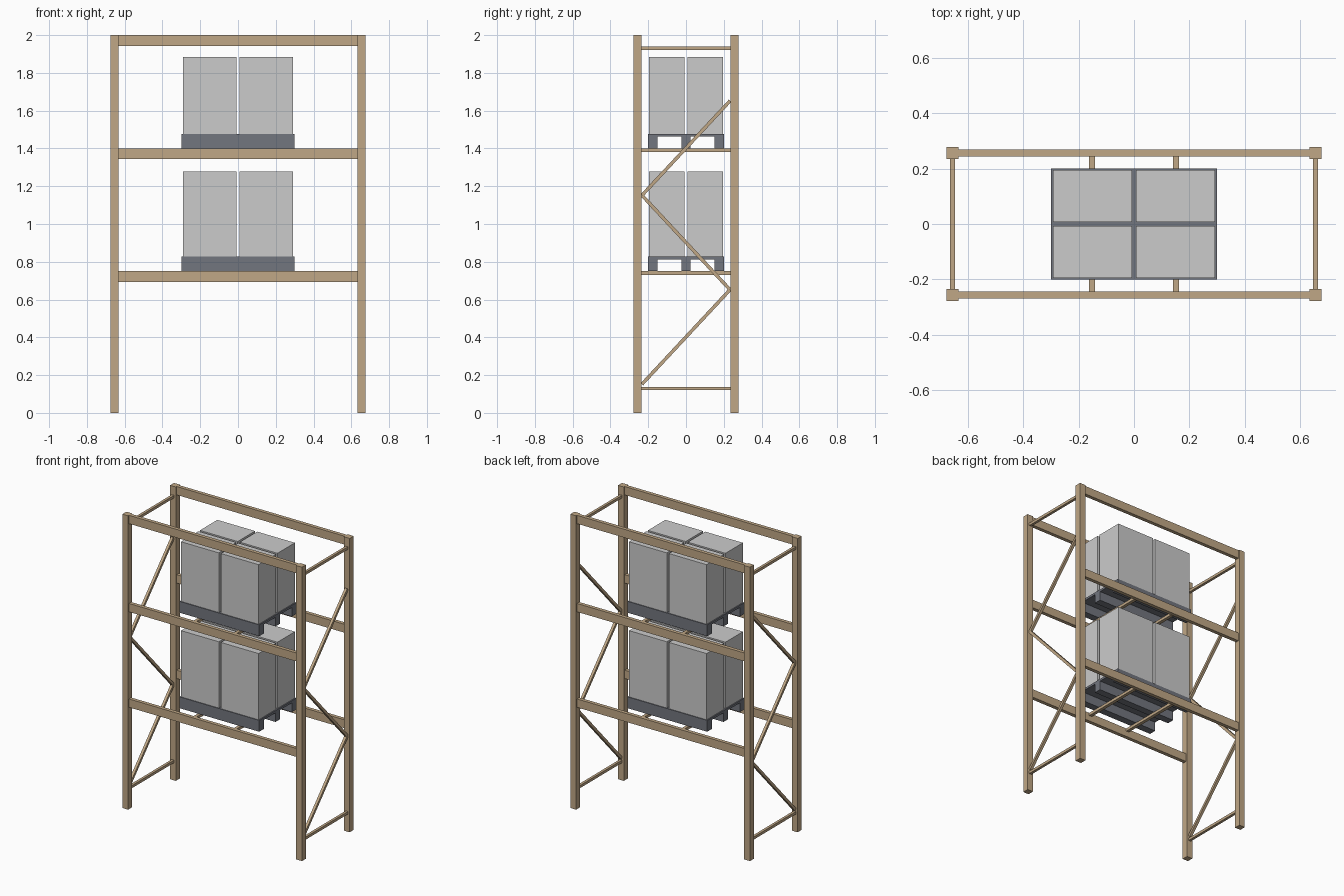
import bpy
from mathutils import Vector

if "Cube" in bpy.data.objects:
    bpy.data.objects.remove(bpy.data.objects["Cube"])


def material(name, rgb):
    m = bpy.data.materials.new(name)
    m.diffuse_color = (*rgb, 1.0)
    m.use_nodes = True
    m.node_tree.nodes["Principled BSDF"].inputs["Base Color"].default_value = m.diffuse_color
    return m


WOOD = material("tan_paint", (0.53, 0.39, 0.24))
DARK = material("dark_grey", (0.17, 0.18, 0.21))


def box(name, lo, hi, mat=None):
    """Box between two opposite corners."""
    lo, hi = Vector(lo), Vector(hi)
    bpy.ops.mesh.primitive_cube_add(size=1, location=(lo + hi) / 2)
    ob = bpy.context.object
    ob.name = name
    ob.scale = hi - lo
    bpy.ops.object.transform_apply(location=False, rotation=False, scale=True)
    if mat:
        ob.data.materials.append(mat)
    return ob


def bar(name, a, b, width, height, mat):
    """Rectangular bar running between two points (width along x)."""
    a, b = Vector(a), Vector(b)
    d = b - a
    h = d.length / 2
    ob = box(name, (-width / 2, -h, -height / 2), (width / 2, h, height / 2), mat)
    ob.location = (a + b) / 2
    ob.rotation_euler = (Vector((0, 1, 0)).rotation_difference(d)).to_euler()
    return ob


PX, PY, P = 0.6545, 0.2565, 0.0215      # post centres and half width
SHELVES = [(0.75, 1.278), (1.40, 1.883)]  # shelf level, top of load

# End frames: posts, horizontal ties and zigzag braces
for sx in (-1, 1):
    x = sx * PX
    for sy in (-1, 1):
        y = sy * PY
        box("post", (x - P, y - P, 0), (x + P, y + P, 2), WOOD)
    for z in (0.129, 1.931):
        box("end_tie", (x - 0.009, -0.235, z - 0.009), (x + 0.009, 0.235, z + 0.009), WOOD)
    for i in range(3):
        s = 1 if i % 2 == 0 else -1
        z = 0.152 + 0.5 * i
        bar("diagonal_brace", (x, -s * 0.233, z), (x, s * 0.233, z + 0.5), 0.018, 0.018, WOOD)

# Long beams front and back
for z in (0.75, 1.40, 2.0):
    for sy in (-1, 1):
        y = sy * PY
        box("beam", (-0.633, y - 0.0125, z - 0.057), (0.633, y + 0.0125, z), WOOD)

# Shelf contents
for z, top in SHELVES:
    for x in (-0.152, 0.152):
        box("pallet_support", (x - 0.011, -0.245, z - 0.019), (x + 0.011, 0.245, z), WOOD)
    deck = z + 0.077
    for y in (-0.175, 0, 0.175):
        box("pallet_runner", (-0.3, y - 0.025, z), (0.3, y + 0.025, deck - 0.015), DARK)
    box("pallet_deck", (-0.3, -0.2, deck - 0.015), (0.3, 0.2, deck), DARK)
    for sx in (-1, 1):
        for sy in (-1, 1):
            x, y = sx * 0.15, sy * 0.1015
            box("carton", (x - 0.142, y - 0.0935, deck), (x + 0.142, y + 0.0935, top))
